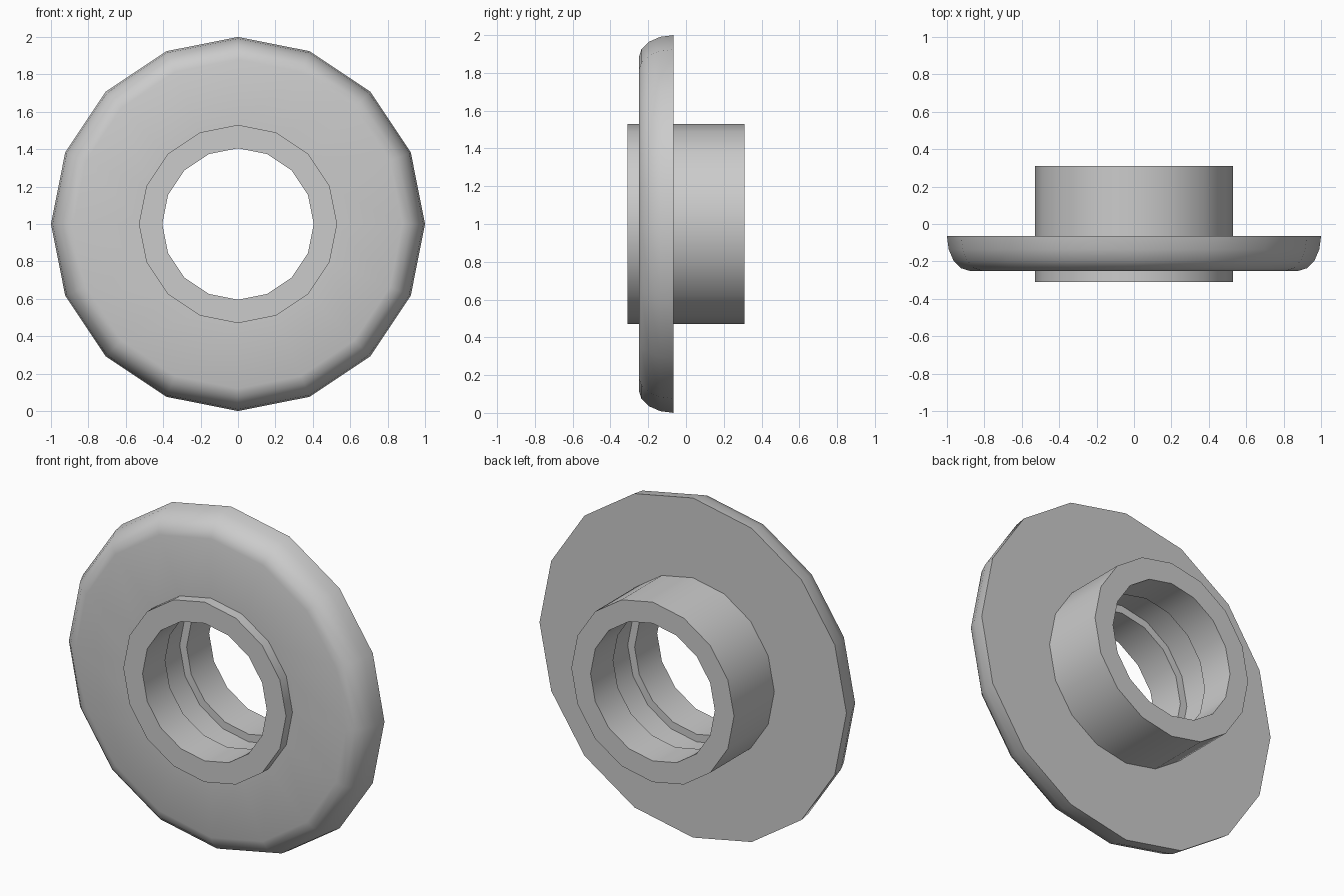
import bpy
import bmesh
from math import cos, sin, radians, tau

if "Cube" in bpy.data.objects:
    bpy.data.objects.remove(bpy.data.objects["Cube"], do_unlink=True)

SIDES = 16
CENTRE_Z = 1.0

# Single grey finish
grey = bpy.data.materials.new("plain_grey")
grey.use_nodes = True
colour = (0.6, 0.6, 0.6, 1)
grey.diffuse_color = colour
grey.node_tree.nodes["Principled BSDF"].inputs["Base Color"].default_value = colour


def lathe(name, profile):
    """Spin a closed (radius, y) profile around the y axis."""
    bm = bmesh.new()
    rings = []
    for i in range(SIDES):
        a = tau * i / SIDES
        rings.append([bm.verts.new((r * cos(a), y, CENTRE_Z + r * sin(a)))
                      for r, y in profile])
    n = len(profile)
    for i in range(SIDES):
        here, there = rings[i], rings[(i + 1) % SIDES]
        for j in range(n):
            k = (j + 1) % n
            bm.faces.new((here[j], here[k], there[k], there[j]))
    bmesh.ops.recalc_face_normals(bm, faces=bm.faces)
    mesh = bpy.data.meshes.new(name)
    bm.to_mesh(mesh)
    bm.free()
    mesh.materials.append(grey)
    obj = bpy.data.objects.new(name, mesh)
    bpy.context.collection.objects.link(obj)
    bpy.ops.object.select_all(action='DESELECT')
    obj.select_set(True)
    bpy.context.view_layer.objects.active = obj
    bpy.ops.object.shade_smooth_by_angle(angle=radians(35))
    return obj


# Flange disc with a rounded front edge
BACK, FRONT, ROUND = -0.065, -0.25, 0.12
rim = [(1 - ROUND + ROUND * cos(t), BACK + (FRONT - BACK) * sin(t))
       for t in (radians(90 * s / 4) for s in range(5))]
lathe("flange", [(0.52, BACK)] + rim + [(0.52, FRONT)])

# Hub tube with a groove around the middle of its bore
END, OUTER, BORE, GROOVE, HALF = 0.31, 0.53, 0.405, 0.45, 0.10
lathe("hub", [(OUTER, -END), (OUTER, END), (BORE, END), (BORE, HALF),
              (GROOVE, HALF), (GROOVE, -HALF), (BORE, -HALF), (BORE, -END)])
